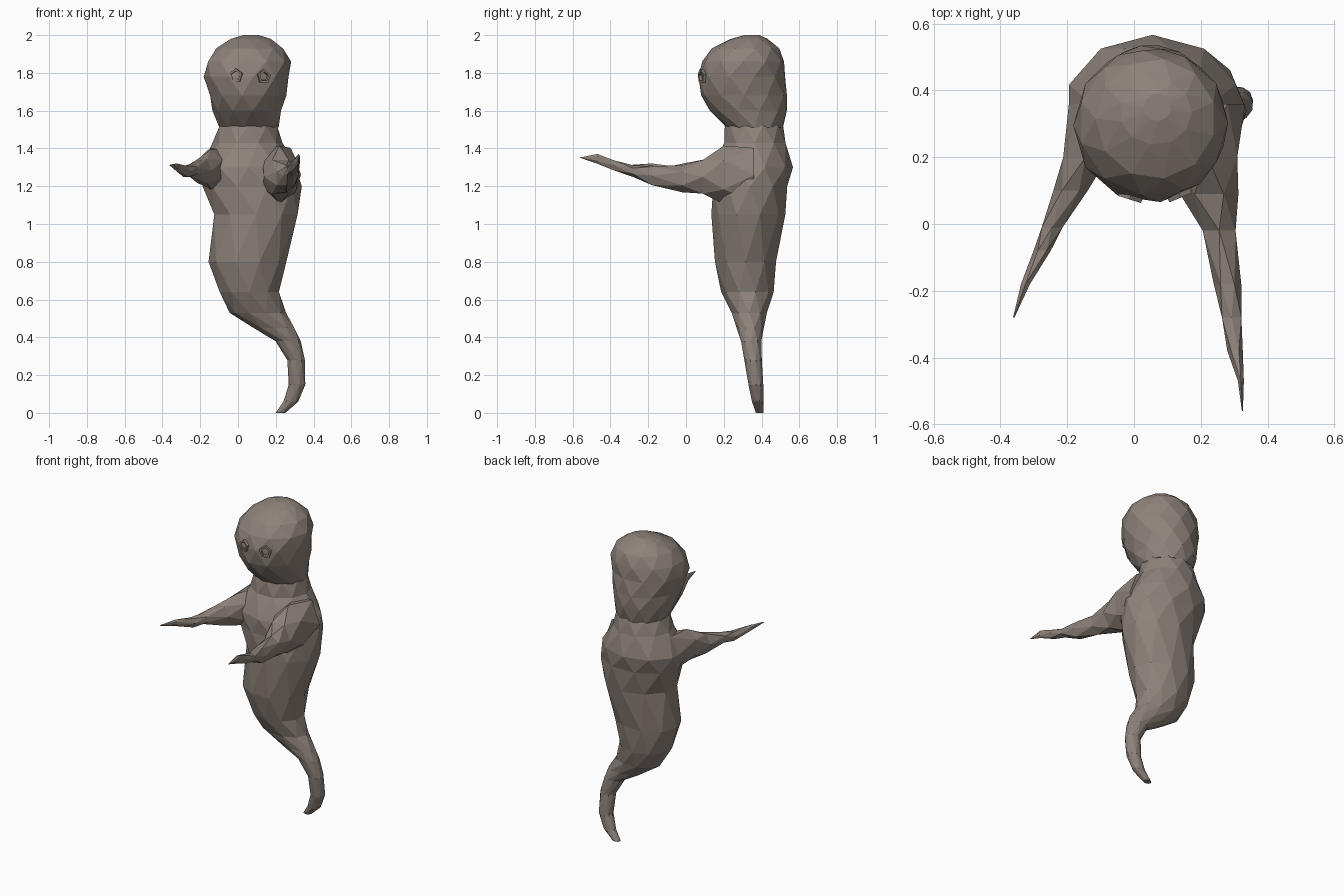
import bpy, bmesh, math
from mathutils import Vector, Matrix

if "Cube" in bpy.data.objects:
    bpy.data.objects.remove(bpy.data.objects["Cube"])

skin = bpy.data.materials.new("warm_taupe_skin")
skin.use_nodes = True
taupe = (0.27, 0.225, 0.195, 1)
skin.diffuse_color = taupe
skin.node_tree.nodes["Principled BSDF"].inputs["Base Color"].default_value = taupe


def finish(bm, name):
    """Turn a bmesh into a flat-shaded, coloured object."""
    bmesh.ops.recalc_face_normals(bm, faces=bm.faces)
    mesh = bpy.data.meshes.new(name)
    bm.to_mesh(mesh)
    bm.free()
    mesh.materials.append(skin)
    obj = bpy.data.objects.new(name, mesh)
    bpy.context.collection.objects.link(obj)
    return obj


def loft(name, sections, sides, along):
    """Skin staggered rings into triangles. Each section, in hundredths, is a
    station on the chosen axis and the low/high limits on the other two."""
    bm = bmesh.new()
    rings = []
    for row, (station, a0, a1, b0, b1) in enumerate(sections):
        ring = []
        for i in range(sides):
            t = 2 * math.pi * (i + row % 2 / 2) / sides
            a = (a0 + a1) / 2 + (a1 - a0) * 0.515 * math.cos(t)
            b = (b0 + b1) / 2 + (b1 - b0) * 0.515 * math.sin(t)
            point = (a, b, station) if along == "z" else (a, station, b)
            ring.append(bm.verts.new(Vector(point) / 100))
        rings.append(ring)
    for row, (low, high) in enumerate(zip(rings, rings[1:])):
        for i in range(sides):
            j = (i + 1) % sides
            if row % 2 == 0:
                bm.faces.new((low[i], low[j], high[i]))
                bm.faces.new((low[j], high[j], high[i]))
            else:
                bm.faces.new((low[i], high[j], high[i]))
                bm.faces.new((low[i], low[j], high[j]))
    bm.faces.new(rings[0])
    bm.faces.new(rings[-1])
    return finish(bm, name)


# Torso tapering down into the curled tail
loft("body_and_tail", [
    (0, 20, 25, 37, 41), (6, 24, 32, 35, 41), (15, 27, 35.5, 33, 41),
    (28, 26, 35.5, 31, 40), (38, 20, 33, 29, 40), (45, 8, 30, 27, 41),
    (53, -4, 25, 24, 43), (64, -10, 22, 19, 46), (80, -15, 25, 15, 48),
    (105, -13, 32, 14, 52), (120, -18, 33, 14, 54), (130, -20, 31, 14, 56),
    (143, -13, 23, 20, 53), (152, -10, 21, 21, 51)], 10, "z")

# Rounded head, narrowing to the neck
loft("head", [
    (151, -10, 21, 22, 51), (160, -13, 23, 13, 53), (168, -15, 25, 8.5, 53),
    (178, -17.5, 27, 7, 52), (186, -16, 27.5, 9, 51.5), (193, -11, 24, 14, 49),
    (198, -4, 17, 24, 43), (200, 3, 11, 31, 39)], 11, "z")

# Arms reaching forward to pointed hands
loft("right_arm", [
    (38, -19, 0, 116, 142), (20, -22, -7, 119, 139), (10, -24, -14, 121, 135),
    (-1, -28, -21, 125, 132), (-8, -30, -25, 124.5, 131),
    (-18, -34, -31, 128, 132), (-28, -36.2, -35.8, 131, 131.4)], 6, "y")
loft("left_arm", [
    (36, 12, 33, 110, 142), (20, 12, 32, 111, 141), (9, 14, 31, 115, 135),
    (-2, 20, 31, 117, 131), (-18, 24, 32, 120, 131), (-28, 26, 32.5, 125, 131),
    (-38, 28, 32.5, 128, 134), (-47, 31, 33, 132, 137),
    (-56, 32.3, 32.6, 135, 135.3)], 6, "y")


# Five-sided eye sockets with a raised rim and a sunken centre
def eye(name, centre, turn):
    bm = bmesh.new()
    loops = []
    for radius, depth in ((0.042, 0.03), (0.038, -0.012), (0.026, -0.012), (0.022, 0.006)):
        loops.append([bm.verts.new((radius * math.sin(k * math.tau / 5), depth,
                                    radius * math.cos(k * math.tau / 5)))
                      for k in range(5)])
    for outer, inner in zip(loops, loops[1:]):
        for k in range(5):
            n = (k + 1) % 5
            bm.faces.new((outer[k], outer[n], inner[n], inner[k]))
    bm.faces.new(loops[-1])
    bm.transform(Matrix.Translation(centre) @ Matrix.Rotation(turn, 4, "Z"))
    return finish(bm, name)


eye("right_eye", (-0.01, 0.085, 1.785), -0.3)
eye("left_eye", (0.135, 0.09, 1.78), 0.4)
